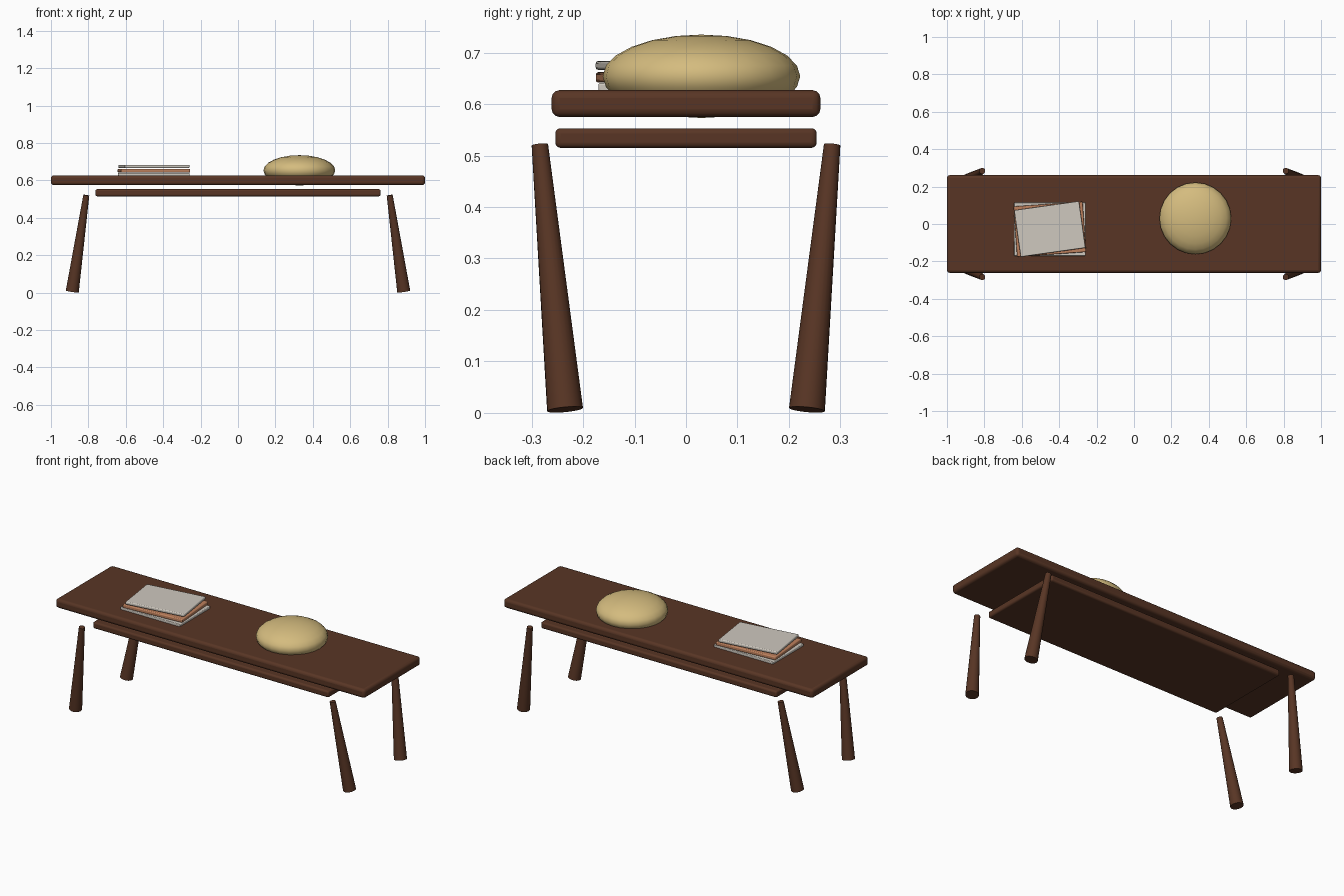
import bpy, math
from mathutils import Vector

if "Cube" in bpy.data.objects:
    bpy.data.objects.remove(bpy.data.objects["Cube"])


def material(name, rgb):
    m = bpy.data.materials.new(name)
    m.diffuse_color = (*rgb, 1)
    m.use_nodes = True
    m.node_tree.nodes["Principled BSDF"].inputs["Base Color"].default_value = m.diffuse_color
    return m


wood = material("dark wood", (0.098, 0.036, 0.018))
cream = material("pale grey paper", (0.62, 0.58, 0.52))
clay = material("terracotta cover", (0.52, 0.22, 0.11))
gold = material("straw gold", (0.66, 0.50, 0.21))


def finish(name, mat):
    ob = bpy.context.object
    ob.name = name
    ob.data.materials.append(mat)
    bpy.ops.object.shade_smooth_by_angle(angle=math.radians(40))
    return ob


def rounded_box(name, mat, size, centre, bevel, turn=0):
    bpy.ops.mesh.primitive_cube_add(size=1, location=centre)
    ob = bpy.context.object
    ob.scale = size
    bpy.ops.object.transform_apply(location=False, rotation=False, scale=True)
    ob.rotation_euler.z = math.radians(turn)
    mod = ob.modifiers.new("rounded edges", "BEVEL")
    mod.width = bevel
    mod.segments = 3
    return finish(name, mat)


# seat plank and the thinner board hanging under it
rounded_box("seat", wood, (2.0, 0.522, 0.052), (0, 0, 0.601), 0.015)
rounded_box("under_board", wood, (1.526, 0.508, 0.038), (0, 0, 0.534), 0.01)

# four splayed, tapered legs, thicker at the foot
for sx, side in ((-1, "left"), (1, "right")):
    for sy, end in ((-1, "front"), (1, "back")):
        foot = Vector((sx * 0.886, sy * 0.235, 0.0065))
        head = Vector((sx * 0.811, sy * 0.284, 0.521))
        axis = head - foot
        bpy.ops.mesh.primitive_cone_add(vertices=20, radius1=0.035, radius2=0.016,
                                        depth=axis.length, location=(foot + head) / 2)
        bpy.context.object.rotation_euler = axis.to_track_quat("Z", "Y").to_euler()
        finish(f"{end}_{side}_leg", wood)

# stack of three books, each turned a little more
rounded_box("bottom_book", cream, (0.384, 0.284, 0.018), (-0.45, -0.028, 0.632), 0.004)
rounded_box("middle_book", clay, (0.37, 0.27, 0.02), (-0.45, -0.028, 0.652), 0.005, 4)
rounded_box("top_book", cream, (0.35, 0.252, 0.017), (-0.45, -0.027, 0.675), 0.005, 8)

# round cushion sunk into the seat
bpy.ops.mesh.primitive_uv_sphere_add(segments=24, ring_count=12, radius=1,
                                     location=(0.328, 0.03, 0.654))
bpy.context.object.scale = (0.192, 0.192, 0.081)
bpy.ops.object.transform_apply(location=False, rotation=False, scale=True)
finish("cushion", gold)
